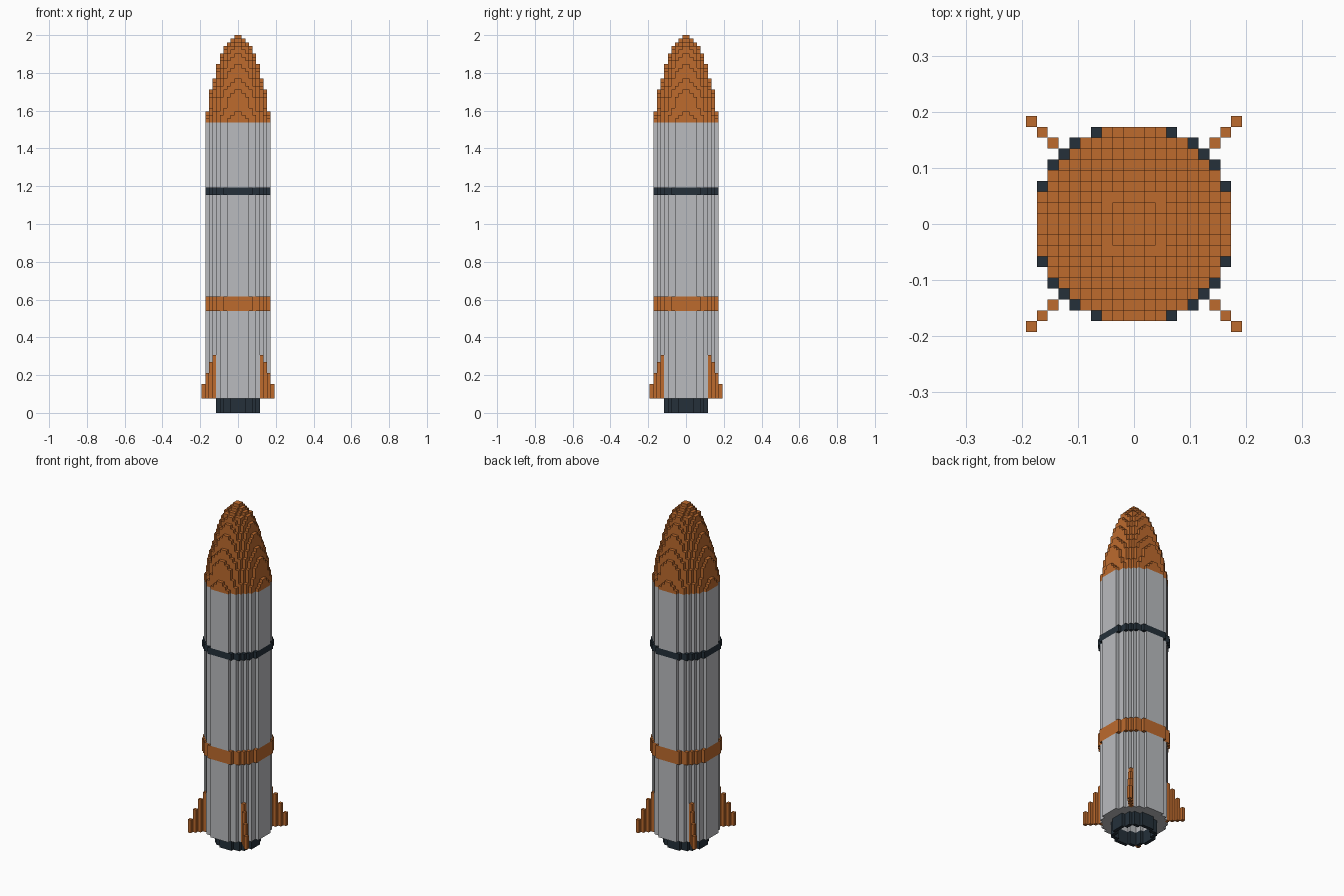
import bpy
import bmesh

old = bpy.data.objects.get("Cube")
if old:
    bpy.data.objects.remove(old, do_unlink=True)

UNIT = 2 / 104      # edge of one block
BODY_R, BAND_R, BORE_R, NOZZLE_R = 9, 9.5, 5, 6


def material(name, rgb):
    mat = bpy.data.materials.new(name)
    mat.use_nodes = True
    color = (*rgb, 1)
    mat.diffuse_color = color
    mat.node_tree.nodes["Principled BSDF"].inputs["Base Color"].default_value = color
    return mat


orange = material("burnt orange", (0.51, 0.145, 0.027))
grey = material("light grey", (0.49, 0.5, 0.52))
dark = material("dark slate", (0.018, 0.03, 0.042))


def disc(radius, hole=0):
    """Grid cells whose centres lie within a circle, less an inner hole."""
    n = int(radius) + 1
    return {(i, j) for i in range(-n, n) for j in range(-n, n)
            if hole ** 2 < (i + .5) ** 2 + (j + .5) ** 2 <= radius ** 2}


def add_prism(bm, cells, z0, z1):
    """Extrude a set of grid cells from layer z0 to z1, outer faces only."""
    verts = {}

    def vert(x, y, z):
        key = (x, y, z)
        if key not in verts:
            verts[key] = bm.verts.new([c * UNIT for c in key])
        return verts[key]

    for i, j in sorted(cells):
        ring = [(i, j), (i + 1, j), (i + 1, j + 1), (i, j + 1)]
        bm.faces.new([vert(x, y, z1) for x, y in ring])
        bm.faces.new([vert(x, y, z0) for x, y in reversed(ring)])
        sides = [(i, j - 1), (i + 1, j), (i, j + 1), (i - 1, j)]
        for k, neighbour in enumerate(sides):
            if neighbour not in cells:
                a, b = ring[k], ring[(k + 1) % 4]
                bm.faces.new([vert(*a, z0), vert(*b, z0), vert(*b, z1), vert(*a, z1)])


def build(name, mat, prisms):
    bm = bmesh.new()
    for cells, z0, z1 in prisms:
        add_prism(bm, cells, z0, z1)
    mesh = bpy.data.meshes.new(name)
    bm.to_mesh(mesh)
    bm.free()
    mesh.materials.append(mat)
    obj = bpy.data.objects.new(name, mesh)
    bpy.context.collection.objects.link(obj)


# Engine nozzle: an open ring
build("nozzle", dark, [(disc(NOZZLE_R, BORE_R), 0, 4)])

# Fuselage sections, parted by the raised bands
tube, band = disc(BODY_R, BORE_R), disc(BAND_R, BORE_R)
build("lower_body", grey, [(tube, 4, 28)])
build("lower_band", orange, [(band, 28, 32)])
build("middle_body", grey, [(tube, 32, 60)])
build("upper_band", dark, [(band, 60, 62)])
build("upper_body", grey, [(tube, 62, 80)])

# Nose cone: stacked discs following a rounded profile (layer, radius)
profile = [(0, 9), (2, 8.55), (8, 7.6), (11, 6.6), (15, 5.6),
           (18, 4.6), (20, 3.6), (21, 2.6), (22, 1.6), (23, 0.8)]
layers = []
for (k0, r0), (k1, r1) in zip(profile, profile[1:]):
    for k in range(k0, k1):
        radius = r0 + (r1 - r0) * (k - k0) / (k1 - k0)
        layers.append((disc(radius), 80 + k, 81 + k))
layers.append((disc(profile[-1][1]), 103, 104))
build("nose_cone", orange, layers)

# Four diagonal fins, stepping down outwards
fin_tops = {6: 16, 7: 14, 8: 11, 9: 8}
for y_name, sy in (("front", -1), ("back", 1)):
    for x_name, sx in (("right", -1), ("left", 1)):
        columns = [({(d if sx > 0 else -d - 1, d if sy > 0 else -d - 1)}, 4, top)
                   for d, top in fin_tops.items()]
        build(f"{y_name}_{x_name}_fin", orange, columns)
